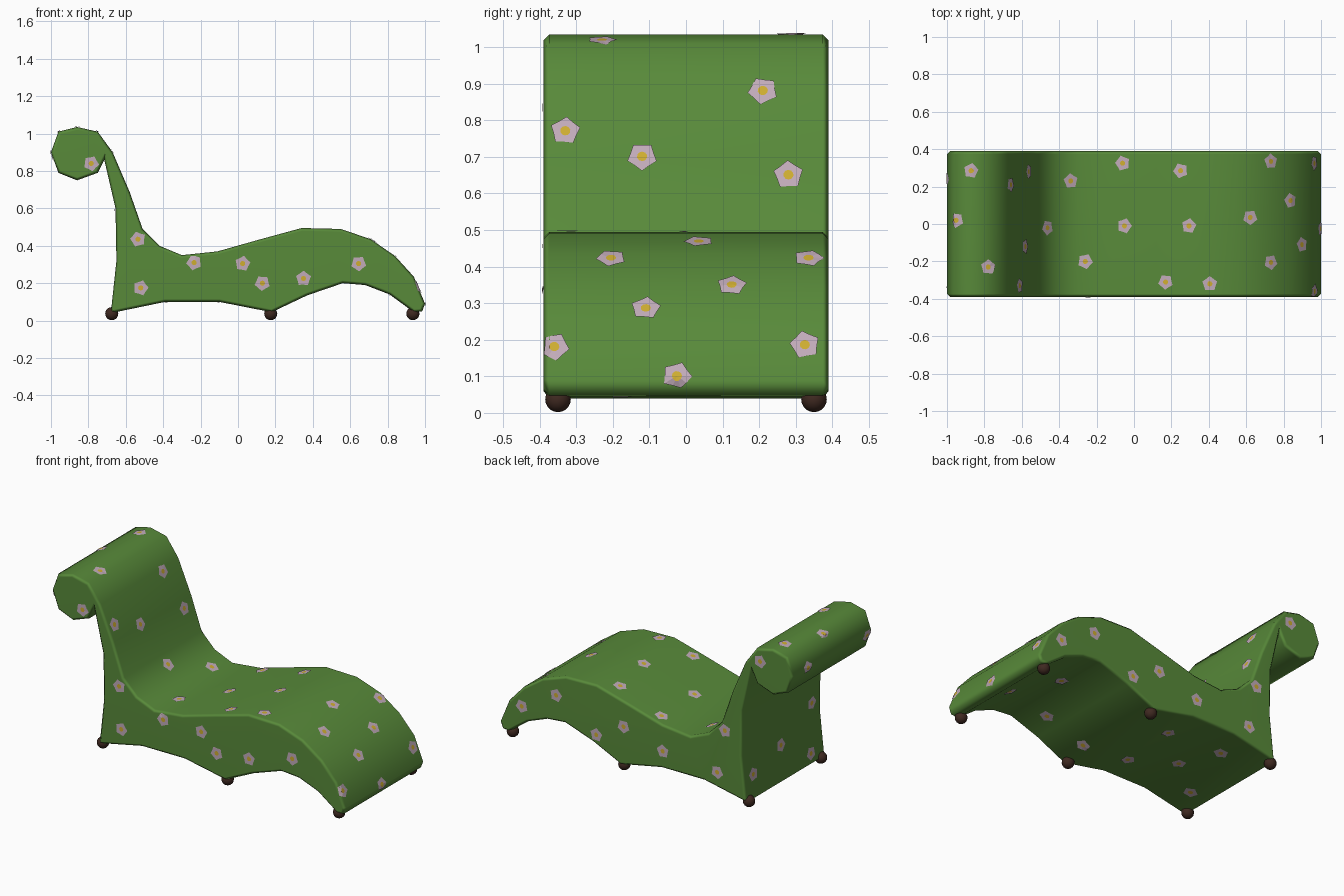
import bpy, bmesh, math
from mathutils import Vector
from mathutils.bvhtree import BVHTree

if "Cube" in bpy.data.objects:
    bpy.data.objects.remove(bpy.data.objects["Cube"])


def material(name, rgb):
    m = bpy.data.materials.new(name)
    m.diffuse_color = (*rgb, 1)
    m.use_nodes = True
    m.node_tree.nodes["Principled BSDF"].inputs["Base Color"].default_value = m.diffuse_color
    return m


GREEN = material("leaf green fabric", (0.098, 0.255, 0.042))
PINK = material("pale pink petals", (0.54, 0.41, 0.49))
YELLOW = material("yellow flower centre", (0.62, 0.42, 0.03))
BROWN = material("dark brown wood", (0.05, 0.022, 0.015))


def make_object(name, bm, mats):
    me = bpy.data.meshes.new(name)
    bm.to_mesh(me)
    for m in mats:
        me.materials.append(m)
    ob = bpy.data.objects.new(name, me)
    bpy.context.collection.objects.link(ob)
    return ob


# Lounger body: one side profile, extruded across the width
HALF = 0.39
profile = [
    (-1.0, 0.90), (-0.96, 1.01), (-0.86, 1.035), (-0.75, 1.01), (-0.67, 0.90),
    (-0.58, 0.69), (-0.51, 0.49), (-0.42, 0.40), (-0.30, 0.35), (-0.11, 0.37),
    (0.12, 0.435), (0.34, 0.495), (0.55, 0.49), (0.71, 0.435), (0.84, 0.345),
    (0.94, 0.235), (1.0, 0.09), (0.985, 0.05), (0.94, 0.045), (0.81, 0.14),
    (0.68, 0.19), (0.56, 0.20), (0.37, 0.135), (0.18, 0.045), (-0.10, 0.10),
    (-0.39, 0.10), (-0.68, 0.04), (-0.65, 0.32), (-0.655, 0.60), (-0.715, 0.86),
    (-0.75, 0.79), (-0.86, 0.75), (-0.96, 0.79)]
bm = bmesh.new()
face = bm.faces.new([bm.verts.new((x, -HALF, z)) for x, z in profile])
ext = bmesh.ops.extrude_face_region(bm, geom=[face], use_keep_orig=True)
for v in ext["geom"]:
    if isinstance(v, bmesh.types.BMVert):
        v.co.y = HALF
bmesh.ops.recalc_face_normals(bm, faces=bm.faces)

# Soft chamfer around both side panels
rim = [e for e in bm.edges if abs(e.verts[0].co.y - e.verts[1].co.y) < 1e-5]
bmesh.ops.bevel(bm, geom=rim, offset=0.016, segments=1, affect='EDGES', profile=0.5)
bmesh.ops.recalc_face_normals(bm, faces=bm.faces)
for f in bm.faces:
    f.smooth = True
for e in bm.edges:
    e.smooth = len(e.link_faces) == 2 and e.calc_face_angle(0) < math.radians(52)
tree = BVHTree.FromBMesh(bm)
body = make_object("lounger_body", bm, [GREEN])
wn = body.modifiers.new("flat panels", 'WEIGHTED_NORMAL')
wn.keep_sharp = True
bm.free()

# Flower positions, each set thrown onto the body from one side
top = [(-0.87, 0.285), (-0.95, 0.02), (-0.78, -0.23), (-0.465, -0.02), (-0.34, 0.23),
       (-0.26, -0.20), (-0.06, 0.325), (-0.05, -0.01), (0.25, 0.285), (0.295, -0.01),
       (0.17, -0.31), (0.405, -0.32), (0.62, 0.035), (0.73, 0.335), (0.73, -0.205),
       (0.835, 0.125), (0.895, -0.11)]
right = [(0.21, 0.88), (-0.33, 0.77), (-0.12, 0.70), (0.28, 0.65),
         (-0.36, 0.18), (0.325, 0.185), (-0.025, 0.10)]
left = [(0.24, 0.90), (-0.34, 0.88), (0.30, 0.18), (0.02, 0.25), (-0.05, 0.61),
        (-0.29, 0.39), (-0.25, 0.10)]
front = [(-0.785, 0.84), (-0.535, 0.435), (-0.52, 0.175), (-0.235, 0.31),
         (0.025, 0.305), (0.13, 0.20), (0.35, 0.225), (0.645, 0.305)]
back = [(0.61, 0.36), (0.844, 0.23), (0.336, 0.19), (0.15, 0.29), (-0.117, 0.21),
        (-0.488, 0.18), (-0.54, 0.45), (-0.78, 0.94)]
under = [(-0.12, -0.195), (0.21, -0.18), (-0.10, 0.17), (-0.36, -0.05), (-0.57, -0.2),
         (-0.45, 0.2), (0.6, 0.1), (0.45, -0.2), (0.8, -0.1)]
throws = [(Vector((a, b, 3)), Vector((0, 0, -1))) for a, b in top]
throws += [(Vector((3, a, b)), Vector((-1, 0, 0))) for a, b in right]
throws += [(Vector((-3, a, b)), Vector((1, 0, 0))) for a, b in left]
throws += [(Vector((a, -3, b)), Vector((0, 1, 0))) for a, b in front]
throws += [(Vector((a, 3, b)), Vector((0, -1, 0))) for a, b in back]
throws += [(Vector((a, b, -3)), Vector((0, 0, 1))) for a, b in under]

# Flowers: five-petal patches wrapped on the fabric
fm = bmesh.new()


def wrapped(point):
    loc, nor, _, _ = tree.find_nearest(point)
    return fm.verts.new(loc + nor * 0.004)


for i, (origin, direction) in enumerate(throws):
    hit, nor, _, _ = tree.ray_cast(origin, direction)
    if hit is None:
        continue
    u = nor.orthogonal().normalized()
    w = nor.cross(u)
    inner, outer = [], []
    for k in range(10):
        a = k * math.tau / 10 + i * 0.7
        d = u * math.cos(a) + w * math.sin(a)
        inner.append(wrapped(hit + d * 0.014))
        outer.append(wrapped(hit + d * (0.042 if k % 2 else 0.033)))
    middle = wrapped(hit)
    for k in range(10):
        n = (k + 1) % 10
        fm.faces.new((middle, inner[k], inner[n])).material_index = 1
        fm.faces.new((inner[k], outer[k], outer[n], inner[n]))
make_object("flower_pattern", fm, [PINK, YELLOW])
fm.free()

# Round wooden feet in three pairs
for label, x in (("head", -0.675), ("middle", 0.175), ("foot_end", 0.935)):
    for side, y in (("front", -0.35), ("back", 0.35)):
        b = bmesh.new()
        bmesh.ops.create_uvsphere(b, u_segments=16, v_segments=10, radius=0.035)
        for f in b.faces:
            f.smooth = True
        make_object(f"{label}_{side}_foot", b, [BROWN]).location = (x, y, 0.037)
        b.free()
